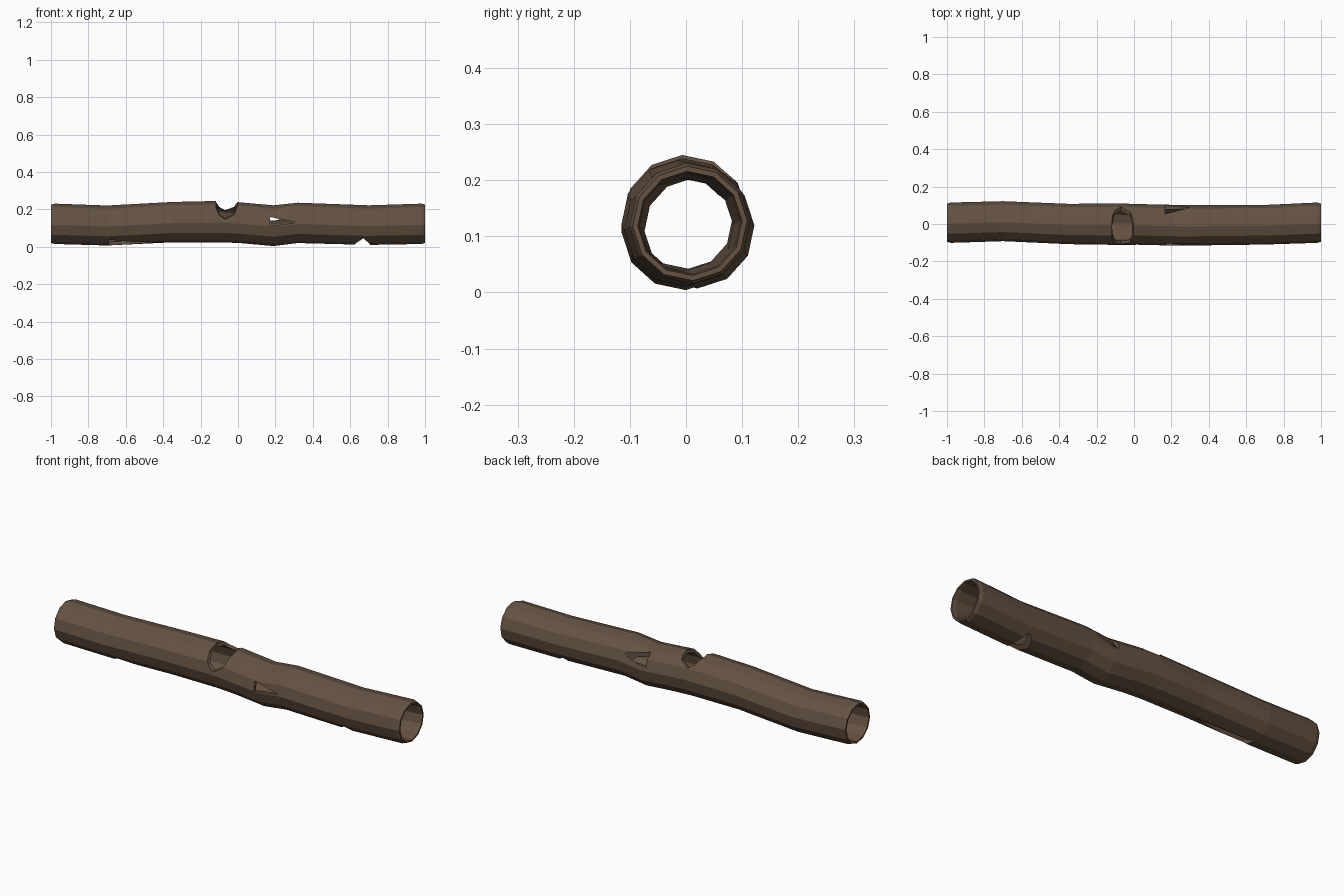
import bpy, bmesh, math

if "Cube" in bpy.data.objects:
    bpy.data.objects.remove(bpy.data.objects["Cube"])

SIDES = 12
OFFSET = math.radians(3)

# bark colour
bark = bpy.data.materials.new("bark")
bark.diffuse_color = (0.13, 0.085, 0.055, 1)
bark.use_nodes = True
bark.node_tree.nodes["Principled BSDF"].inputs["Base Color"].default_value = bark.diffuse_color

# wavy centre line: x, y, z, outer radius
PATH = [(-0.98, 0.007, 0.123, 0.108), (-0.70, 0.015, 0.114, 0.107),
        (-0.35, 0.000, 0.132, 0.108), (-0.08, -0.001, 0.135, 0.111),
        (0.02, -0.002, 0.128, 0.109), (0.19, -0.006, 0.113, 0.109),
        (0.32, -0.007, 0.128, 0.108), (0.70, -0.004, 0.116, 0.106),
        (0.98, 0.007, 0.123, 0.108)]
WALL = 0.018


def make_object(name, bm):
    bmesh.ops.recalc_face_normals(bm, faces=bm.faces)
    mesh = bpy.data.meshes.new(name)
    bm.to_mesh(mesh)
    bm.free()
    mesh.materials.append(bark)
    ob = bpy.data.objects.new(name, mesh)
    bpy.context.collection.objects.link(ob)
    return ob


def prism(name, low, high):
    """Solid between two matching outlines."""
    bm = bmesh.new()
    a = [bm.verts.new(p) for p in low]
    b = [bm.verts.new(p) for p in high]
    bm.faces.new(a)
    bm.faces.new(b)
    n = len(a)
    for i in range(n):
        j = (i + 1) % n
        bm.faces.new((a[i], a[j], b[j], b[i]))
    ob = make_object(name, bm)
    ob.hide_render = True
    return ob


# hollow trunk: outer skin, chamfered rims and inner skin as one closed loop
first, last = PATH[0], PATH[-1]
left = (-1.0,) + first[1:3]
right = (1.0,) + last[1:3]
rings = [left + (0.102,)] + PATH + [right + (0.102,), right + (0.093,)]
rings += [(x, y, z, r - WALL) for x, y, z, r in reversed(PATH)] + [left + (0.093,)]
bm = bmesh.new()
loops = []
for x, y, z, r in rings:
    loops.append([bm.verts.new((x, y + r * math.cos(OFFSET + math.tau * i / SIDES),
                                z + r * math.sin(OFFSET + math.tau * i / SIDES)))
                  for i in range(SIDES)])
for k, a in enumerate(loops):
    b = loops[(k + 1) % len(loops)]
    for i in range(SIDES):
        j = (i + 1) % SIDES
        bm.faces.new((a[i], a[j], b[j], b[i]))
log = make_object("hollow_log", bm)

# knot hole across the top, sloping down to the front
top = [(-0.122, 0.32), (-0.118, 0.20), (-0.10, 0.165), (-0.07, 0.143),
       (-0.02, 0.168), (-0.002, 0.21), (0.0, 0.32)]
knot = prism("top_knot_cutter",
             [(x, -0.2, z - 0.02) for x, z in top],
             [(x, 0.2, z + 0.08) for x, z in top])

# small hole underneath
under = [(0.625, -0.05), (0.625, 0.015), (0.67, 0.046), (0.705, 0.015), (0.705, -0.05)]
hole = prism("under_hole_cutter",
             [(x, -0.2, z) for x, z in under], [(x, 0.2, z) for x, z in under])

# triangular splits: front, upper back and underside
front = [(0.17, 0.16), (0.17, 0.11), (0.31, 0.13)]
split_a = prism("front_split_cutter",
                [(x, -0.2, z) for x, z in front], [(x, -0.06, z) for x, z in front])
back = [(0.165, 0.053), (0.165, 0.099), (0.30, 0.088)]
split_b = prism("back_split_cutter",
                [(x, y, 0.14) for x, y in back], [(x, y, 0.3) for x, y in back])
base = [(-0.69, -0.055), (-0.69, 0.02), (-0.37, -0.02)]
split_c = prism("base_split_cutter",
                [(x, y, -0.05) for x, y in base], [(x, y, 0.08) for x, y in base])

# carve the openings
bpy.context.view_layer.objects.active = log
for cutter in (knot, hole, split_a, split_b, split_c):
    mod = log.modifiers.new(cutter.name, "BOOLEAN")
    mod.operation = "DIFFERENCE"
    mod.solver = "EXACT"
    mod.object = cutter
    bpy.ops.object.modifier_apply(modifier=mod.name)
    bpy.data.objects.remove(cutter)
